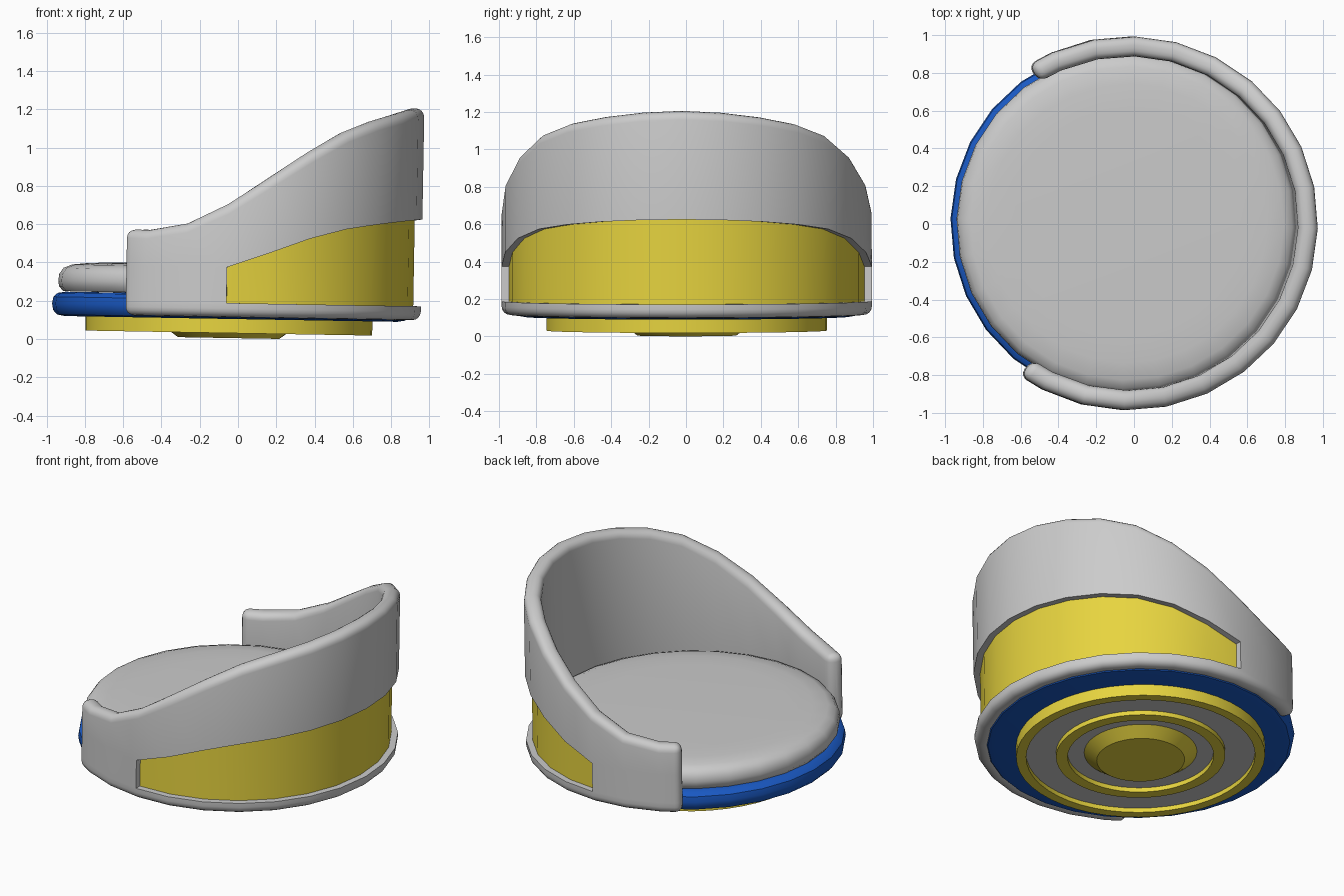
import bpy, bmesh, math

if "Cube" in bpy.data.objects:
    bpy.data.objects.remove(bpy.data.objects["Cube"])

TILT, TURN, CENTRE = math.radians(1.0), math.radians(-1.55), (-0.037, 0.004, 0)
SIDES = 28
STEP = 360 / SIDES


def material(name, rgb):
    m = bpy.data.materials.new(name)
    m.diffuse_color = (*rgb, 1)
    m.use_nodes = True
    m.node_tree.nodes["Principled BSDF"].inputs["Base Color"].default_value = m.diffuse_color
    return m


YELLOW = material("yellow", (0.80, 0.66, 0.05))
BLUE = material("blue", (0.01, 0.10, 0.55))


def polar(r, deg, z, dx=0):
    a = math.radians(deg)
    return (r * math.cos(a) + dx, r * math.sin(a), z)


def loft(name, stations, mat=None, closed=True, ring=False, round_ids=(), bevel=0):
    """Skin profiles station to station; coincident points share one vertex."""
    bm = bmesh.new()
    cache, soft = {}, set()

    def vert(co):
        key = tuple(round(c, 5) + 0.0 for c in co)
        if key not in cache:
            cache[key] = bm.verts.new(co)
        return cache[key]

    def face(vs):
        vs = list(dict.fromkeys(vs))
        if len(vs) > 2 and not bm.faces.get(vs):
            bm.faces.new(vs)

    rows = [[vert(c) for c in s] for s in stations]
    n, m = len(rows), len(rows[0])
    for i in range(n if closed else n - 1):
        a, b = rows[i], rows[(i + 1) % n]
        for j in range(m if ring else m - 1):
            k = (j + 1) % m
            face([a[j], a[k], b[k], b[j]])
    if not closed:
        face(rows[0])
        face(rows[-1])
    bmesh.ops.recalc_face_normals(bm, faces=bm.faces[:])
    if bevel:
        for row in rows:
            soft.update(row[j] for j in round_ids)
        soft.update(rows[0] + rows[-1])
        edges = [e for e in bm.edges if e.verts[0] in soft and e.verts[1] in soft
                 and e.calc_face_angle(0) > 0.8]
        bmesh.ops.bevel(bm, geom=edges, offset=bevel, offset_type='OFFSET', segments=4,
                        profile=0.5, affect='EDGES', clamp_overlap=False)
    me = bpy.data.meshes.new(name)
    bm.to_mesh(me)
    bm.free()
    ob = bpy.data.objects.new(name, me)
    bpy.context.collection.objects.link(ob)
    ob.location, ob.rotation_euler = CENTRE, (0, TILT, TURN)
    if mat:
        me.materials.append(mat)
    bpy.ops.object.select_all(action='DESELECT')
    ob.select_set(True)
    bpy.context.view_layer.objects.active = ob
    bpy.ops.object.shade_smooth_by_angle(angle=math.radians(35))
    return ob


def lathe(name, profile, mat=None, sides=SIDES, ring=False, dx=0):
    st = [[polar(r, 360 * i / sides, z, dx) for r, z in profile] for i in range(sides)]
    return loft(name, st, mat, ring=ring)


# Wraparound shell: rim and window heights from the back centre to the arm end
RIM = [1.222, 1.212, 1.187, 1.15, 1.087, 0.978, 0.843, 0.702, 0.598, 0.562, 0.564]
WINDOW = [0.642, 0.639, 0.629, 0.612, 0.585, 0.532, 0.453, 0.375]
BOTTOM, SILL, END = 0.115, 0.188, 123.7
INNER, NOTCH, OUTER = 0.885, 0.93, 0.99


def section(deg, i, r_notch):
    top, win = RIM[i], WINDOW[min(i, 7)]
    pts = [(INNER, BOTTOM), (INNER, top), (OUTER, top), (OUTER, win),
           (r_notch, win), (r_notch, SILL), (OUTER, SILL), (OUTER, BOTTOM)]
    return [polar(r, deg, z) for r, z in pts]


shell = []
for k in range(-10, 11):
    i = abs(k)
    deg = math.copysign(END, k) if i == 10 else k * STEP
    cuts = [NOTCH if i < 7 else OUTER]
    if i == 7:  # window jamb: flush and recessed sections at the same angle
        cuts = [OUTER, NOTCH] if k < 0 else [NOTCH, OUTER]
    shell += [section(deg, i, c) for c in cuts]
loft("backrest_shell", shell, closed=False, ring=True, round_ids=(0, 1, 2, 7), bevel=0.045)

# Yellow panel filling the recessed window
panel = [[polar(r, k * STEP, z) for r, z in
          ((0.91, 0.175), (0.91, WINDOW[abs(k)] + 0.01),
           (0.95, WINDOW[abs(k)] + 0.01), (0.95, 0.175))] for k in range(-7, 8)]
loft("window_panel", panel, YELLOW, closed=False, ring=True)

# Seat cushion and the blue cushion base under it
lathe("seat_cushion", [(0, 0.391), (0.6, 0.389), (0.74, 0.385), (0.83, 0.375), (0.875, 0.357),
                       (0.897, 0.325), (0.902, 0.29), (0.897, 0.26), (0.875, 0.235), (0, 0.23)],
      dx=-0.006)
lathe("seat_base", [(0, 0.105), (0.87, 0.105), (0.91, 0.112), (0.932, 0.135), (0.938, 0.17),
                    (0.932, 0.205), (0.91, 0.225), (0.87, 0.232), (0, 0.232)], BLUE)

# Swivel base: two yellow rings, grey recess floor, tapered centre foot
for name, r_in, r_out in (("base_outer_ring", 0.69, 0.75), ("base_inner_ring", 0.44, 0.51)):
    lathe(name, [(r_in, 0.031), (r_out, 0.031), (r_out, 0.12), (r_in, 0.12)],
          YELLOW, 48, True, -0.012)
lathe("base_floor", [(0, 0.06), (0.72, 0.06), (0.72, 0.12), (0, 0.12)], None, 48, dx=-0.012)
lathe("centre_foot", [(0, 0.005), (0.265, 0.005), (0.34, 0.06), (0.34, 0.1), (0, 0.1)],
      YELLOW, 48, dx=-0.012)
